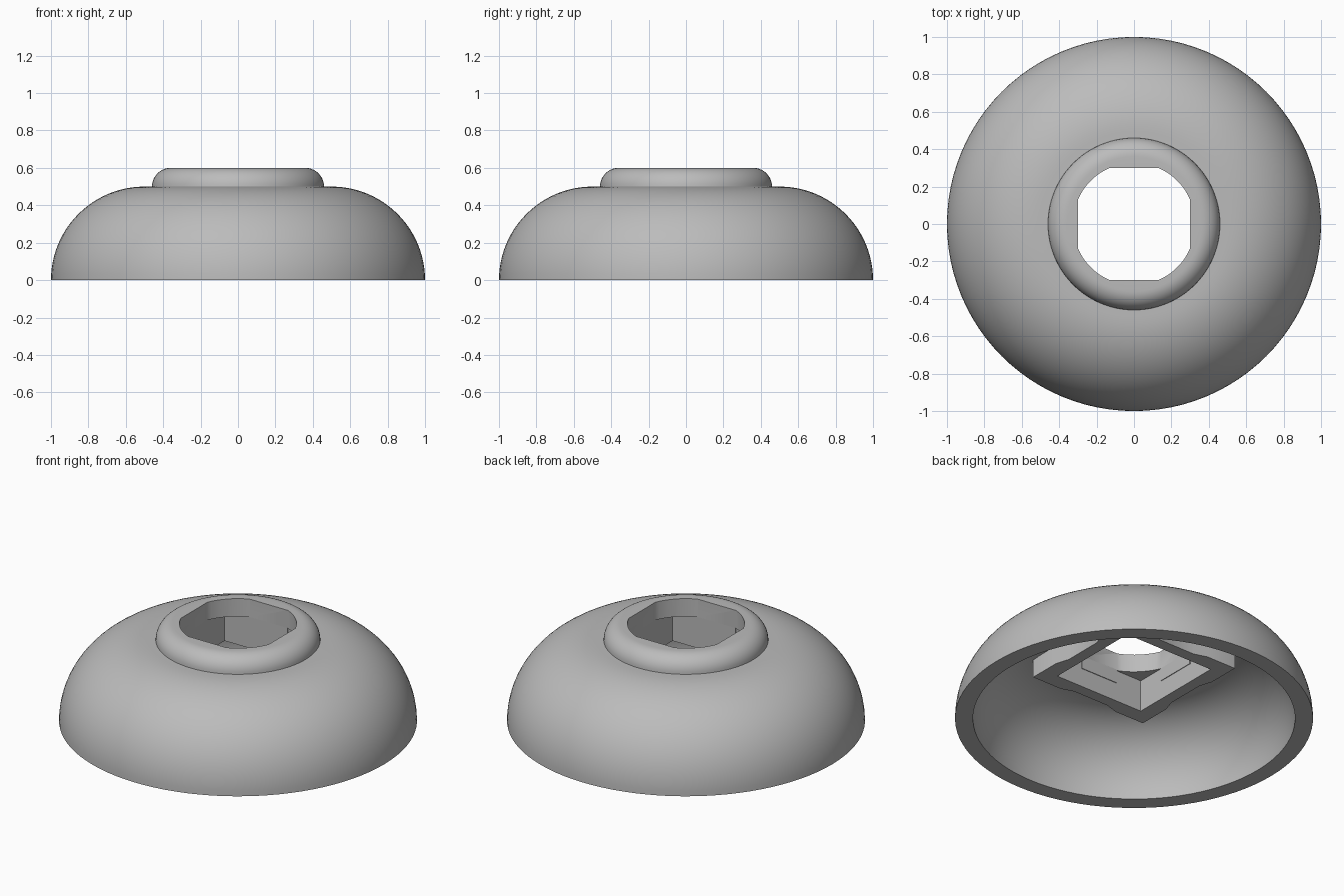
import bpy, bmesh, math

if "Cube" in bpy.data.objects:
    bpy.data.objects.remove(bpy.data.objects["Cube"])

grey = bpy.data.materials.new("light grey")
grey.diffuse_color = (0.5, 0.5, 0.5, 1)
grey.use_nodes = True
grey.node_tree.nodes["Principled BSDF"].inputs["Base Color"].default_value = grey.diffuse_color


def finish(name, bm):
    bmesh.ops.recalc_face_normals(bm, faces=bm.faces)
    mesh = bpy.data.meshes.new(name)
    bm.to_mesh(mesh)
    bm.free()
    mesh.materials.append(grey)
    obj = bpy.data.objects.new(name, mesh)
    bpy.context.collection.objects.link(obj)
    return obj


def arc(cx, cz, r, a0, a1, n):
    return [(cx + r * math.cos(math.radians(a0 + (a1 - a0) * i / n)),
             cz + r * math.sin(math.radians(a0 + (a1 - a0) * i / n))) for i in range(n + 1)]


def lathe(name, profile, steps=96):
    bm = bmesh.new()
    vs = [bm.verts.new((x, 0, z)) for x, z in profile]
    es = [bm.edges.new(p) for p in zip(vs, vs[1:])]
    bmesh.ops.spin(bm, geom=vs + es, cent=(0, 0, 0), axis=(0, 0, 1),
                   angle=2 * math.pi, steps=steps)
    bmesh.ops.remove_doubles(bm, verts=bm.verts, dist=1e-5)
    return finish(name, bm)


def prism(name, outline, z0, z1):
    bm = bmesh.new()
    face = bm.faces.new([bm.verts.new((x, y, z0)) for x, y in outline])
    ext = bmesh.ops.extrude_face_region(bm, geom=[face])
    bmesh.ops.translate(bm, vec=(0, 0, z1 - z0),
                        verts=[g for g in ext["geom"] if isinstance(g, bmesh.types.BMVert)])
    return finish(name, bm)


def four_fold(side):
    """Repeat the outline of the +x side around the four sides."""
    pts = []
    for k in range(4):
        c, s = round(math.cos(k * math.pi / 2)), round(math.sin(k * math.pi / 2))
        pts += [(x * c - y * s, x * s + y * c) for x, y in side]
    return pts


def cut(obj, cutter):
    mod = obj.modifiers.new("cut", 'BOOLEAN')
    mod.operation, mod.solver, mod.object = 'DIFFERENCE', 'EXACT', cutter
    bpy.context.view_layer.objects.active = obj
    bpy.ops.object.modifier_apply(modifier=mod.name)


# domed shell with rounded collar
profile = ([(0, 0.41), (0.5, 0.41)]
           + [(x, z * 0.41 / 0.4) for x, z in arc(0.5, 0, 0.4, 90, 0, 20)][1:]
           + arc(0.5, 0, 0.5, 0, 90, 24)
           + [(0.46, 0.5)] + arc(0.36, 0.5, 0.1, 0, 90, 10)[1:] + [(0, 0.6)])
shell = lathe("dome_shell", profile)

# square socket frame with slightly waisted outer sides
frame = prism("socket_frame",
              four_fold([(0.4, -0.4), (0.4, -0.2), (0.375, -0.12), (0.375, 0.12), (0.4, 0.2)]),
              0.295, 0.43)

# cutters: flat-sided round bore and square socket
R, F = 0.327, 0.3
a = math.degrees(math.acos(F / R))
bore = prism("bore_cutter", four_fold(arc(0, 0, R, a, 90 - a, 10)), 0.2, 0.8)
socket = prism("socket_cutter", four_fold([(0.304, -0.304)]), 0.1, 0.49)
cut(shell, bore)
cut(shell, socket)
cut(frame, socket)
for c in (bore, socket):
    bpy.data.objects.remove(c)

# shallow pads on the four socket walls
for k, name in enumerate(("right", "back", "left", "front")):
    pad = prism("socket_pad_" + name,
                [(0.3, -0.127), (0.31, -0.127), (0.31, 0.127), (0.3, 0.127)], 0.41, 0.495)
    pad.rotation_euler.z = k * math.pi / 2

# smooth shading with crisp edges
for obj in (shell, frame):
    bpy.ops.object.select_all(action='DESELECT')
    obj.select_set(True)
    bpy.context.view_layer.objects.active = obj
    bpy.ops.object.shade_smooth_by_angle(angle=math.radians(30))
